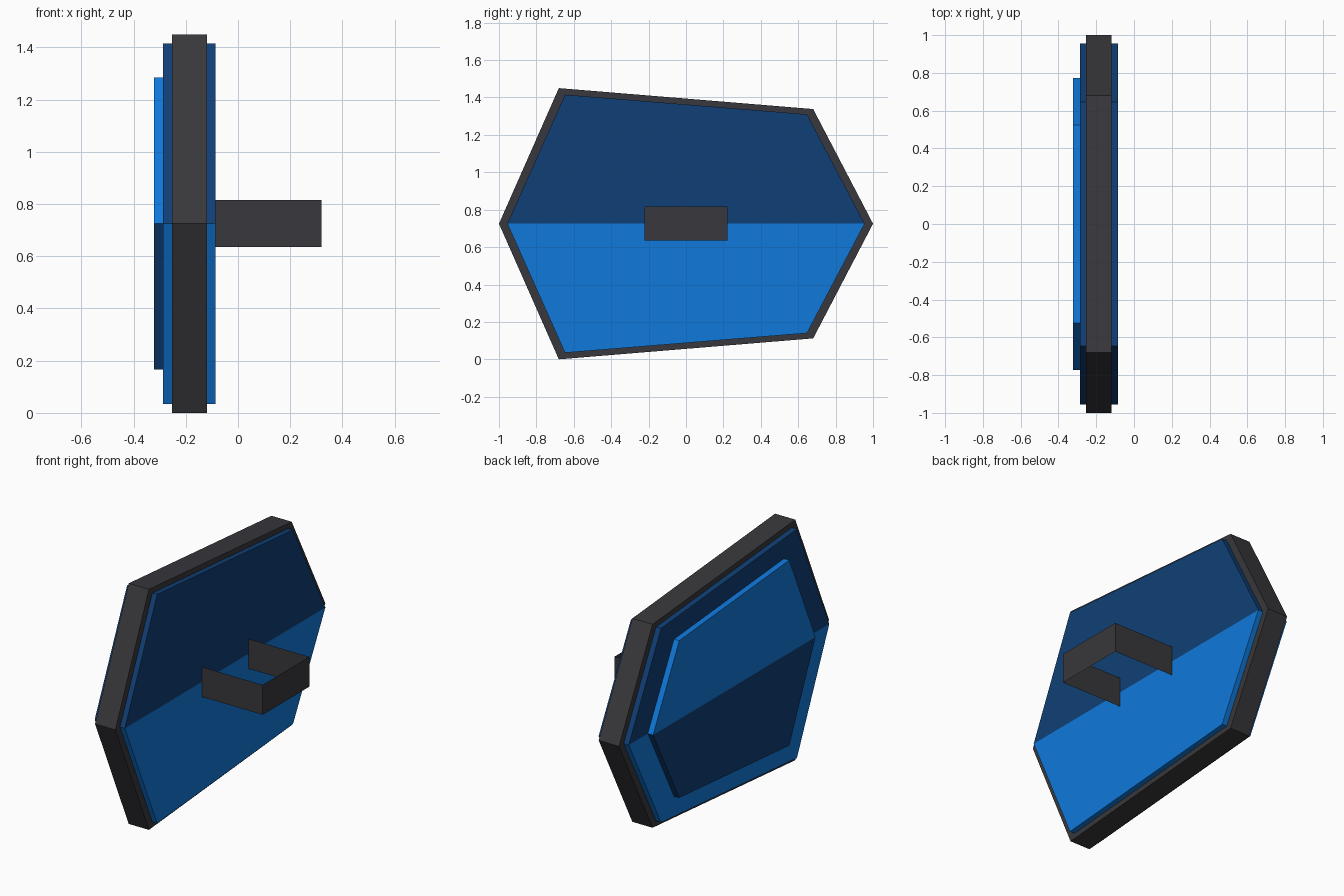
import bpy, bmesh
from mathutils import Vector

if "Cube" in bpy.data.objects:
    bpy.data.objects.remove(bpy.data.objects["Cube"])

MID = 0.725  # height of the shield's horizontal centre line


def material(name, rgb):
    m = bpy.data.materials.new(name)
    m.diffuse_color = (*rgb, 1)
    m.use_nodes = True
    m.node_tree.nodes["Principled BSDF"].inputs["Base Color"].default_value = m.diffuse_color
    return m


GREY = material("dark grey", (0.040, 0.039, 0.045))
NAVY = material("navy blue", (0.005, 0.050, 0.180))
BLUE = material("bright blue", (0.005, 0.190, 0.710))


def finish(name, bm, mats):
    me = bpy.data.meshes.new(name)
    bm.to_mesh(me)
    bm.free()
    for m in mats:
        me.materials.append(m)
    ob = bpy.data.objects.new(name, me)
    bpy.context.collection.objects.link(ob)
    return ob


def hex_slab(name, tip, left, right, x0, x1, mats, scale=1.0):
    """Six-sided slab: tip = half width, left/right = (y, half height) of corners.
    The first material goes above the centre line, the last one below it."""
    (ly, lh), (ry, rh) = left, right
    outline = [(-tip, 0), (ly, -lh), (ry, -rh), (tip, 0), (ry, rh), (ly, lh)]
    bm = bmesh.new()
    v = [bm.verts.new((x0, y * scale, MID + z * scale)) for y, z in outline]
    faces = [bm.faces.new(v[0:4]), bm.faces.new([v[3], v[4], v[5], v[0]])]
    # the two halves share the centre edge, so extruding gives one closed slab
    res = bmesh.ops.extrude_face_region(bm, geom=faces, use_keep_orig=True)
    moved = [g for g in res["geom"] if isinstance(g, bmesh.types.BMVert)]
    bmesh.ops.translate(bm, verts=moved, vec=Vector((x1 - x0, 0, 0)))
    bmesh.ops.recalc_face_normals(bm, faces=bm.faces[:])
    for f in bm.faces:
        f.material_index = 0 if f.calc_center_median().z > MID else len(mats) - 1
    return finish(name, bm, mats)


# grey rim
hex_slab("shield_rim", 1.0, (-0.68, 0.725), (0.68, 0.613), -0.253, -0.118, [GREY])

# two-tone panel standing proud of the rim on both sides
panel = (0.955, (-0.647, 0.69), (0.647, 0.585))
hex_slab("shield_panel", *panel, -0.287, -0.086, [NAVY, BLUE])

# smaller outer plate with the two tones swapped
hex_slab("outer_plate", *panel, -0.322, -0.286, [BLUE, NAVY], scale=0.81)

# U-shaped strap handle made of thin sheet
bm = bmesh.new()
path = [(-0.088, -0.222), (0.32, -0.222), (0.32, 0.222), (-0.088, 0.222)]
low = [bm.verts.new((x, y, 0.636)) for x, y in path]
high = [bm.verts.new((x, y, 0.816)) for x, y in path]
for i in range(3):
    bm.faces.new([low[i], low[i + 1], high[i + 1], high[i]])
finish("handle", bm, [GREY])
